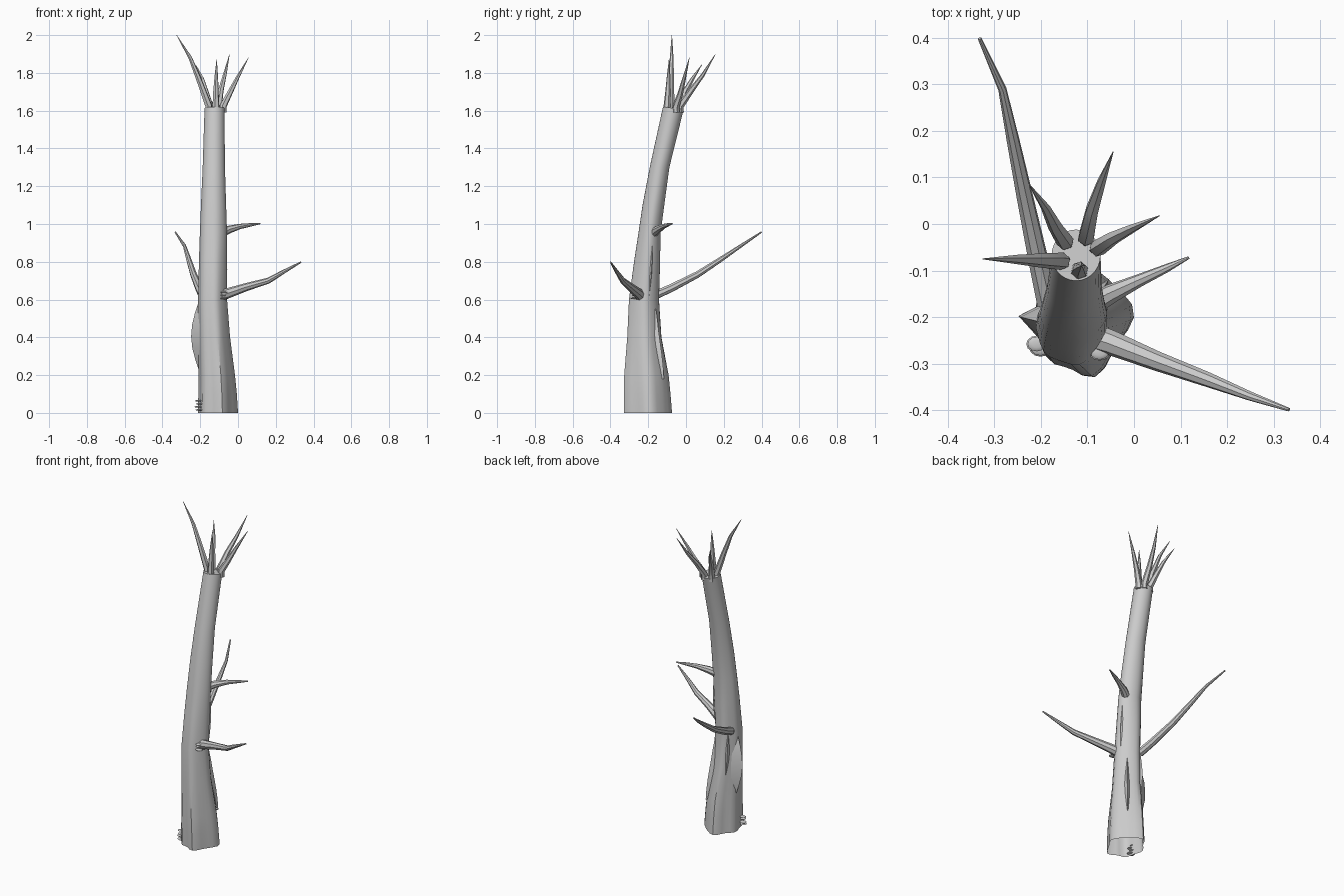
import bpy, bmesh, math
from mathutils import Vector

if "Cube" in bpy.data.objects:
    bpy.data.objects.remove(bpy.data.objects["Cube"])


def finish(name, bm, smooth=True, angle=40):
    bmesh.ops.recalc_face_normals(bm, faces=bm.faces)
    me = bpy.data.meshes.new(name)
    bm.to_mesh(me)
    bm.free()
    ob = bpy.data.objects.new(name, me)
    bpy.context.collection.objects.link(ob)
    if smooth:
        bpy.ops.object.select_all(action='DESELECT')
        ob.select_set(True)
        bpy.context.view_layer.objects.active = ob
        bpy.ops.object.shade_smooth_by_angle(angle=math.radians(angle))
    return ob


def skin(bm, rings):
    n = len(rings[0])
    for a, b in zip(rings, rings[1:]):
        for i in range(n):
            j = (i + 1) % n
            bm.faces.new((a[i], a[j], b[j], b[i]))


def spike(name, pts, sides=8):
    """Tapered tube through (x, y, z, radius) points."""
    bm = bmesh.new()
    P = [Vector(p[:3]) for p in pts]
    rings = []
    for k, p in enumerate(P):
        d = (P[min(k + 1, len(P) - 1)] - P[max(k - 1, 0)]).normalized()
        u = d.cross(Vector((0.3, -0.9, 0.1))).normalized()
        v = d.cross(u)
        rings.append([bm.verts.new(p + pts[k][3] * (
            u * math.cos(2 * math.pi * i / sides) + v * math.sin(2 * math.pi * i / sides)))
            for i in range(sides)])
    skin(bm, rings)
    bm.faces.new(rings[0])
    bm.faces.new(rings[-1])
    return finish(name, bm)


# Trunk outline: z, x min, x max, y min, y max, ridge strength
LEVELS = [(0.0, -.212, 0.0, -.328, -.074, .26), (.1, -.210, -.006, -.329, -.082, .23),
          (.2, -.208, -.016, -.327, -.092, .20), (.4, -.210, -.042, -.311, -.130, .14),
          (.6, -.211, -.058, -.302, -.143, .10), (.8, -.207, -.058, -.275, -.137, .08),
          (.95, -.202, -.058, -.252, -.135, .06), (1.1, -.196, -.063, -.230, -.115, .04),
          (1.3, -.187, -.069, -.192, -.088, .02), (1.614, -.177, -.072, -.122, -.012, 0)]
RIDGES = [5, -78, -138, 105, 172]


def outline(level, n=28):
    z, x0, x1, y0, y1, amp = level
    raw = []
    for i in range(n):
        t = 2 * math.pi * i / n
        r = 1 + sum(amp * max(0, math.cos(t - math.radians(a))) ** 14 for a in RIDGES)
        raw.append((r * math.cos(t), r * math.sin(t)))
    xs, ys = zip(*raw)

    def fit(v, vals, lo, hi):
        return lo + (v - min(vals)) / (max(vals) - min(vals)) * (hi - lo)
    tilt = 0.1 * max(0, z - 1.3) / 0.3
    pts = []
    for x, y in raw:
        px, py = fit(x, xs, x0, x1), fit(y, ys, y0, y1)
        pts.append((px, py, z - tilt * (py - (y0 + y1) / 2)))
    return pts


# Leaning trunk, open at the ground and capped at the broken top
bm = bmesh.new()
rings = [[bm.verts.new(p) for p in outline(L)] for L in LEVELS]
skin(bm, rings)
bm.faces.new(rings[-1])
finish("trunk", bm, angle=35)

# Dead branches
spike("front_branch", [(-.11, -.235, .61, .03), (-.05, -.255, .635, .027), (.05, -.295, .668, .021),
                       (.16, -.335, .70, .016), (.25, -.37, .752, .010), (.333, -.399, .798, .004)])
spike("back_branch", [(-.185, -.17, .62, .024), (-.205, -.08, .66, .022), (-.235, .06, .732, .018),
                      (-.26, .18, .81, .014), (-.283, .29, .884, .009), (-.332, .399, .957, .004)])
spike("upper_branch", [(-.10, -.18, .945, .024), (-.05, -.15, .97, .021), (.01, -.122, .987, .014),
                       (.07, -.095, .996, .009), (.118, -.072, 1.002, .003)])

# Splinters around the broken top: base, bend, tip
SPLINTERS = [((-.155, -.08), (-.205, -.078, 1.76), (-.253, -.076, 1.88), (-.325, -.075, 2.0)),
             ((-.148, -.038), (-.17, -.005, 1.70), (-.19, .035, 1.77), (-.225, .085, 1.845)),
             ((-.103, -.03), (-.09, .03, 1.71), (-.07, .09, 1.79), (-.045, .155, 1.898)),
             ((-.078, -.052), (-.045, -.03, 1.69), (-.005, -.01, 1.77), (.055, .018, 1.88)),
             ((-.117, -.10), (-.117, -.095, 1.70), (-.115, -.092, 1.78), (-.113, -.09, 1.87))]
for k, (b, m1, m2, tip) in enumerate(SPLINTERS):
    spike(f"splinter_{k + 1}", [(*b, 1.59, .019), (*b, 1.625, .019), (*m1, .015),
                                (*m2, .010), (*tip, .001)], sides=6)


# Peeling bark: pointed flakes standing off the trunk surface
def bark(name, level_angle, z0, z1, depth, width):
    bm = bmesh.new()
    rings = []
    t = math.radians(level_angle)
    for k in range(7):
        f = k / 6
        z = z0 + (z1 - z0) * f
        a, b = next((a, b) for a, b in zip(LEVELS, LEVELS[1:]) if a[0] <= z <= b[0])
        s = (z - a[0]) / (b[0] - a[0])
        x0, x1, y0, y1 = [a[i] + (b[i] - a[i]) * s for i in range(1, 5)]
        hump = math.sin(math.pi * f)
        out = Vector((math.cos(t), math.sin(t), 0))
        side = Vector((-out.y, out.x, 0))
        p = Vector(((x0 + x1) / 2 + out.x * (x1 - x0) / 2,
                    (y0 + y1) / 2 + out.y * (y1 - y0) / 2, z)) - out * .012
        w = width * (.15 + hump)
        rings.append([bm.verts.new(q) for q in (p - side * w, p + out * (.01 + depth * hump),
                                                p + side * w)])
    skin(bm, rings)
    bm.faces.new(rings[0])
    bm.faces.new(rings[-1])
    finish(name, bm, angle=30)


bark("left_bark", 170, .22, .59, .042, .035)
bark("back_right_bark", 52, .18, .55, .012, .012)
bark("back_bark", 125, .35, .62, .012, .014)
bark("right_bark", 20, .62, .9, .008, .012)


# Stacks of small shelf fungus
def shelves(name, x, y, z, count, step, r):
    bm = bmesh.new()
    for k in range(count):
        before = set(bm.verts)
        bmesh.ops.create_uvsphere(bm, u_segments=12, v_segments=6, radius=r * (1 - .06 * k))
        off = .004 * (-1) ** k
        for v in set(bm.verts) - before:
            v.co = Vector((v.co.x + x + off, v.co.y * .8 + y - off, v.co.z * .2 + z + k * step))
    finish(name, bm)


shelves("base_fungus", -.205, -.262, .016, 4, .016, .024)
shelves("branch_fungus", -.078, -.272, .606, 3, .016, .022)
